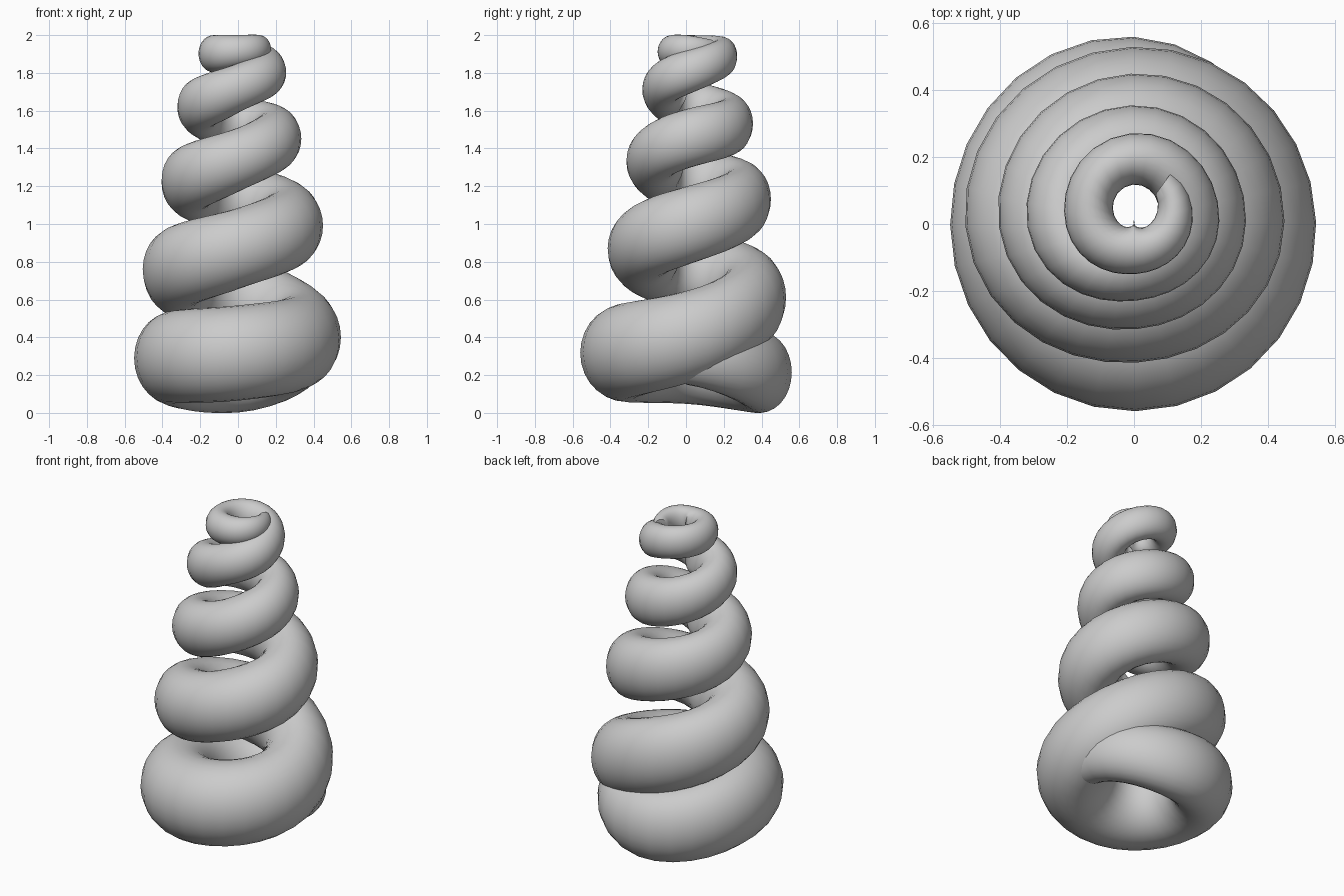
import bpy
import bmesh
from math import cos, sin, pi
from mathutils import Vector

cube = bpy.data.objects.get("Cube")
if cube:
    bpy.data.objects.remove(cube, do_unlink=True)

mat = bpy.data.materials.new("plain_grey")
mat.use_nodes = True
GREY = (0.6, 0.6, 0.6, 1)
mat.diffuse_color = GREY
mat.node_tree.nodes["Principled BSDF"].inputs["Base Color"].default_value = GREY

# One key per quarter turn, rising: outer reach, centre height, half height
KEYS = [Vector(k) for k in (
    (.46, .30, .15), (.56, .215, .213), (.55, .29, .242), (.56, .317, .252),
    (.545, .40, .245), (.53, .61, .235), (.505, .76, .222), (.415, .87, .215),
    (.45, .99, .208), (.45, 1.13, .19), (.405, 1.235, .18), (.315, 1.34, .17),
    (.335, 1.45, .158), (.355, 1.53, .148), (.32, 1.63, .14), (.23, 1.72, .132),
    (.255, 1.80, .118), (.272, 1.888, .1), (.205, 1.903, .097), (.15, 1.914, .086),
    (.174, 1.925, .075), (.21, 1.92, .045))]


def key_at(t):
    """Smooth (Catmull-Rom) value between the quarter-turn keys."""
    i = min(int(t), len(KEYS) - 2)
    u = t - i
    a, b, c, d = (KEYS[max(0, min(j, len(KEYS) - 1))] for j in range(i - 1, i + 3))
    return (b * 2 + (c - a) * u + (a * 2 - b * 5 + c * 4 - d) * u ** 2
            + (b * 3 - a - c * 3 + d) * u ** 3) / 2


# Tapering coil: upright oval sections swept along a rising spiral
STEPS = 7
SIDES = 28
END = 20.6
count = int(END * STEPS) + 1
bm = bmesh.new()
rings = []
for n in range(count):
    t = END * n / (count - 1)
    outer, z, height = key_at(t)
    angle = t * pi / 2
    width = height * (0.84 - 0.07 * sin(angle))
    ring = []
    for s in range(SIDES):
        turn = 2 * pi * s / SIDES
        reach = outer - width + width * cos(turn)
        ring.append(bm.verts.new((reach * cos(angle), reach * sin(angle),
                                  z + height * sin(turn))))
    rings.append(ring)
for low, high in zip(rings, rings[1:]):
    for s in range(SIDES):
        e = (s + 1) % SIDES
        bm.faces.new((low[s], low[e], high[e], high[s]))

# Closed ends
bm.faces.new(rings[0])
bm.faces.new(rings[-1])
bmesh.ops.recalc_face_normals(bm, faces=bm.faces)

mesh = bpy.data.meshes.new("spiral_coil")
bm.to_mesh(mesh)
bm.free()
mesh.materials.append(mat)
coil = bpy.data.objects.new("spiral_coil", mesh)
bpy.context.collection.objects.link(coil)
bpy.ops.object.select_all(action="DESELECT")
coil.select_set(True)
bpy.context.view_layer.objects.active = coil
bpy.ops.object.shade_smooth_by_angle(angle=pi / 3)
